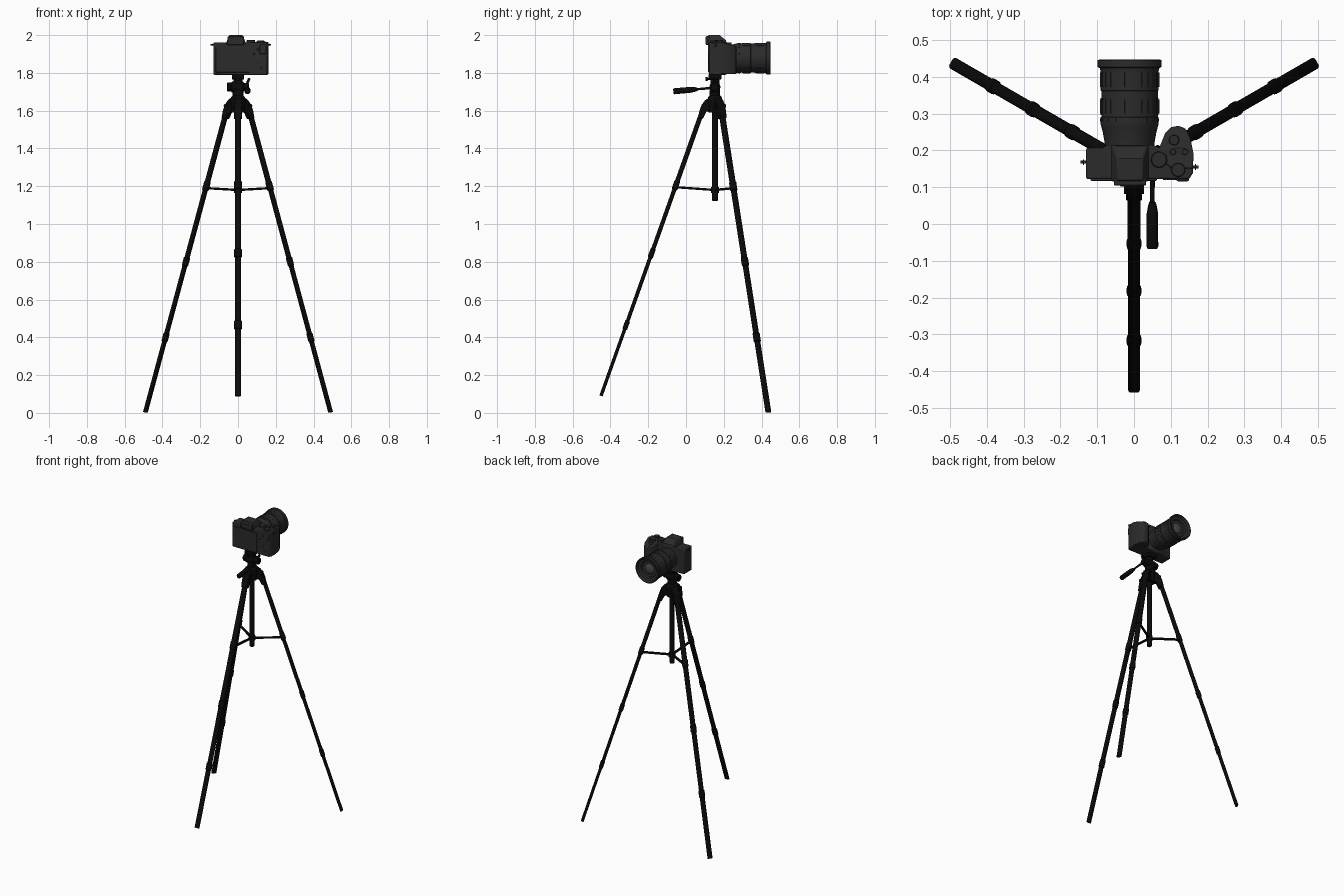
import bpy, bmesh
from math import sin, cos, pi, radians
from mathutils import Vector, Matrix

if "Cube" in bpy.data.objects:
    bpy.data.objects.remove(bpy.data.objects["Cube"])


def material(name, v):
    m = bpy.data.materials.new(name)
    m.diffuse_color = (v, v, v, 1)
    m.use_nodes = True
    m.node_tree.nodes["Principled BSDF"].inputs["Base Color"].default_value = m.diffuse_color
    return m


BLACK = material("tripod_black", 0.003)
DARK = material("camera_dark_grey", 0.024)
GLASS = material("lens_glass", 0.06)


def loft(name, rings, mat, bevel=0, angle=35):
    """Skin a stack of equal rings and cap both ends."""
    bm = bmesh.new()
    loops = [[bm.verts.new(p) for p in r] for r in rings]
    n = len(loops[0])
    for a, b in zip(loops, loops[1:]):
        for i in range(n):
            j = (i + 1) % n
            bm.faces.new((a[i], a[j], b[j], b[i]))
    bm.faces.new(loops[0])
    bm.faces.new(loops[-1])
    bmesh.ops.recalc_face_normals(bm, faces=bm.faces)
    me = bpy.data.meshes.new(name)
    bm.to_mesh(me)
    bm.free()
    me.materials.append(mat)
    ob = bpy.data.objects.new(name, me)
    bpy.context.collection.objects.link(ob)
    if bevel:
        b = ob.modifiers.new("bevel", "BEVEL")
        b.width, b.segments, b.limit_method = bevel, 2, "ANGLE"
        b.angle_limit = radians(40)
    bpy.ops.object.select_all(action="DESELECT")
    bpy.context.view_layer.objects.active = ob
    ob.select_set(True)
    bpy.ops.object.shade_smooth_by_angle(angle=radians(angle))
    return ob


def lathe(name, origin, axis, profile, mat, n=32):
    """Profile of (distance along axis, radius)."""
    q = Vector(axis).normalized().to_track_quat("Z", "Y")
    o = Vector(origin)
    rings = [[o + q @ Vector((r * cos(2 * pi * i / n), r * sin(2 * pi * i / n), d))
              for i in range(n)] for d, r in profile]
    return loft(name, rings, mat)


def box(name, x, y, z, mat, bevel=0.003):
    rings = [[(x[0], y[0], h), (x[1], y[0], h), (x[1], y[1], h), (x[0], y[1], h)] for h in z]
    return loft(name, rings, mat, bevel)


def bar(name, a, b, w, h, mat):
    """Rectangular bar between two points."""
    a, b = Vector(a), Vector(b)
    q = (b - a).to_track_quat("Z", "Y")
    c = [(-w, -h), (w, -h), (w, h), (-w, h)]
    return loft(name, [[p + q @ Vector((u / 2, v / 2, 0)) for u, v in c] for p in (a, b)], mat, 0.002)


CY = 0.153  # tripod axis in y


# ---- Legs, shoulder brackets and spreader arms ----
def leg(name, deg, top, foot, collars):
    rad = Vector((cos(radians(deg)), sin(radians(deg)), 0))
    tan = Vector((-rad.y, rad.x, 0))
    up = Vector((0, 0, 1))
    base = Vector((0, CY, 0))
    (r0, z0), (r1, z1) = top, foot

    def at(z):
        return base + rad * (r0 + (r1 - r0) * (z0 - z) / (z0 - z1)) + up * z

    axis = (at(z1) - at(z0)).normalized()
    perp = axis.cross(tan)
    widths = [(0.034, 0.025), (0.033, 0.022), (0.032, 0.020), (0.033, 0.018)]
    steps = [(z0, *widths[0])]
    for k, zc in enumerate(collars):
        w, t = widths[k]
        w2, t2 = widths[k + 1]
        steps += [(zc + .024, w, t), (zc + .02, .040, t + .006),
                  (zc - .02, .040, t + .006), (zc - .024, w2, t2)]
    steps.append((z1, *widths[3]))
    rings = []
    for z, w, t in steps:
        ring = []
        for s in (1, -1):  # stadium section
            for i in range(7):
                a = -pi / 2 + pi * i / 6
                u, v = s * (w / 2 - t / 2 + cos(a) * t / 2), s * sin(a) * t / 2
                ring.append(at(z) + tan * u + perp * v)
        rings.append(ring)
    loft(name, rings, BLACK)

    prof = [(0, 1.67), (.03, 1.67), (.052, 1.655), (.07, 1.632), (.082, 1.60),
            (.09, 1.562), (.065, 1.555), (.045, 1.595), (0, 1.60)]
    loft(name + "_bracket", [[base + rad * r + up * z + tan * s for r, z in prof]
                             for s in (-.022, .022)], BLACK, 0.004)
    lathe(name + "_pivot", base + rad * .06 + up * 1.625 - tan * .027, tan,
          [(0, .012), (.054, .012)], BLACK, 16)
    bar(name + "_spreader", base + up * 1.18, at(collars[0] - .01), .014, .012, BLACK)


leg("front_leg", -90, (.066, 1.60), (.603, .09), (1.205, .845, .465))
leg("right_leg", 30, (.069, 1.60), (.566, .004), (1.20, .80, .40))
leg("left_leg", 150, (.069, 1.60), (.566, .004), (1.20, .80, .40))

# ---- Centre column and hub ----
lathe("centre_column", (0, CY, 0), (0, 0, 1), [(1.122, .013), (1.126, .016), (1.62, .016)], BLACK, 24)
lathe("spreader_ring", (0, CY, 0), (0, 0, 1), [(1.165, .021), (1.195, .021)], BLACK, 24)
lathe("hub", (0, CY, 0), (0, 0, 1),
      [(1.59, .035), (1.655, .04), (1.672, .036), (1.68, .028), (1.705, .028), (1.715, .024), (1.755, .02)],
      BLACK)

# ---- Pan head with handle and plate ----
lathe("pan_head", (-.058, CY, 1.725), (1, 0, 0),
      [(0, .02), (.004, .024), (.022, .024), (.026, .029), (.085, .029), (.089, .022), (.112, .022), (.115, .019)],
      BLACK)
lathe("head_neck", (0, CY, 0), (0, 0, 1), [(1.74, .024), (1.768, .024)], BLACK, 24)
box("camera_plate", (-.033, .033), (.118, .188), (1.766, 1.792), BLACK)
lathe("plate_knob", (0, .104, 1.768), (0, 1, 0), [(0, .011), (.01, .011), (.012, .005), (.03, .005)], BLACK, 16)
bar("plate_lever", (.045, .15, 1.735), (.06, .15, 1.772), .012, .014, BLACK)
lathe("pan_handle", (.05, CY, 1.722), (0, -.222, -.02),
      [(0, .007), (.092, .006), (.094, .009), (.105, .012), (.125, .0155), (.215, .016), (.221, .013)],
      BLACK, 20)

# ---- Camera body ----
body = [(-.13, .122), (.15, .122), (.161, .14), (.161, .19), (.14, .207), (.07, .207),
        (.05, .215), (-.07, .215), (-.085, .207), (-.13, .207)]
loft("camera_body", [[(x, y, z) for x, y in body] for z in (1.79, 1.96)], DARK, 0.005)
grip = [(.062, .19), (.072, .215), (.085, .248), (.10, .263), (.12, .267), (.14, .26),
        (.153, .235), (.162, .19), (.16, .15), (.10, .15)]
loft("hand_grip", [[(x, y, 1.793) for x, y in grip],
                   [(x, y, 1.964 - max(0, y - .19) * .3) for x, y in grip]], DARK, 0.005)

# Viewfinder hump and eyepiece
hump = [((-.064, .042), (.116, .216), 1.953), ((-.058, .036), (.116, .212), 1.972),
        ((-.046, .024), (.118, .178), 2.0)]
loft("viewfinder_hump", [[(x[0], y[0], z), (x[1], y[0], z), (x[1], y[1], z), (x[0], y[1], z)]
                         for x, y, z in hump], DARK, 0.004)
box("eyepiece", (-.055, .033), (.104, .125), (1.948, 1.994), DARK, .005)
box("eyepiece_window", (-.038, .016), (.1025, .106), (1.957, 1.985), DARK, .001)

# Rear screen, thumb rest and rear controls
box("rear_screen", (-.118, .062), (.1175, .125), (1.803, 1.935), DARK, .002)
box("thumb_rest", (.115, .15), (.116, .13), (1.90, 1.95), DARK, .005)
for i, (x, z, r) in enumerate([(.1, 1.862, .016), (.085, 1.90, .006), (.105, 1.925, .006), (.125, 1.825, .006)]):
    lathe(f"rear_button_{i}", (x, .124, z), (0, -1, 0), [(0, r), (.004, r), (.005, r * .8)], DARK, 20)

# Top dials and buttons
for i, (x, y, r, z) in enumerate([(.068, .175, .022, 1.974), (.12, .147, .019, 1.971), (.109, .228, .014, 1.962),
                                  (.106, .196, .008, 1.967), (.138, .196, .008, 1.967)]):
    lathe(f"top_dial_{i}", (x, y, 0), (0, 0, 1), [(1.945, r), (z - .002, r), (z, r * .9)], DARK, 24)

# Strap lugs
for name, x, y in (("left_strap_lug", -.137, .168), ("right_strap_lug", .167, .155)):
    lathe(name, (x - .009, y, 1.95), (1, 0, 0), [(0, .004), (.018, .004)], DARK, 12)
    bar(name + "_ring", (x, y - .008, 1.948), (x, y + .008, 1.948), .003, .014, DARK)

# ---- Lens ----
LX, LZ = -.012, 1.878
lathe("lens_barrel", (LX, 0, LZ), (0, 1, 0),
      [(.20, .066), (.222, .068), (.25, .073), (.265, .077), (.272, .079), (.290, .079), (.291, .077),
       (.296, .077), (.297, .079), (.342, .079), (.343, .077), (.362, .077), (.363, .079), (.416, .079),
       (.424, .081), (.427, .087), (.446, .087), (.447, .081), (.432, .074), (.428, .058), (.420, .054),
       (.418, .036)], DARK, 64)
lathe("front_glass", (LX, 0, LZ), (0, 1, 0),
      [(.414, .038), (.420, .034), (.425, .022), (.427, .008)], GLASS, 40)


# Raised rubber ribs around the zoom and focus rings
def ribs(name, y0, y1, count, fill, height):
    step = 2 * pi / count
    for k in range(count):
        a = [k * step + f * step * fill for f in (-.5, 0, .5)]
        arc = [(.077, t) for t in a] + [(.079 + height, t) for t in reversed(a)]
        loft(f"{name}_{k}", [[(LX + r * cos(t), y, LZ + r * sin(t)) for r, t in arc]
                             for y in (y0, y1)], DARK)


ribs("focus_rib", .372, .412, 24, .75, .002)
ribs("zoom_rib", .301, .338, 24, .75, .002)
ribs("aperture_rib", .279, .287, 36, .6, .0015)
